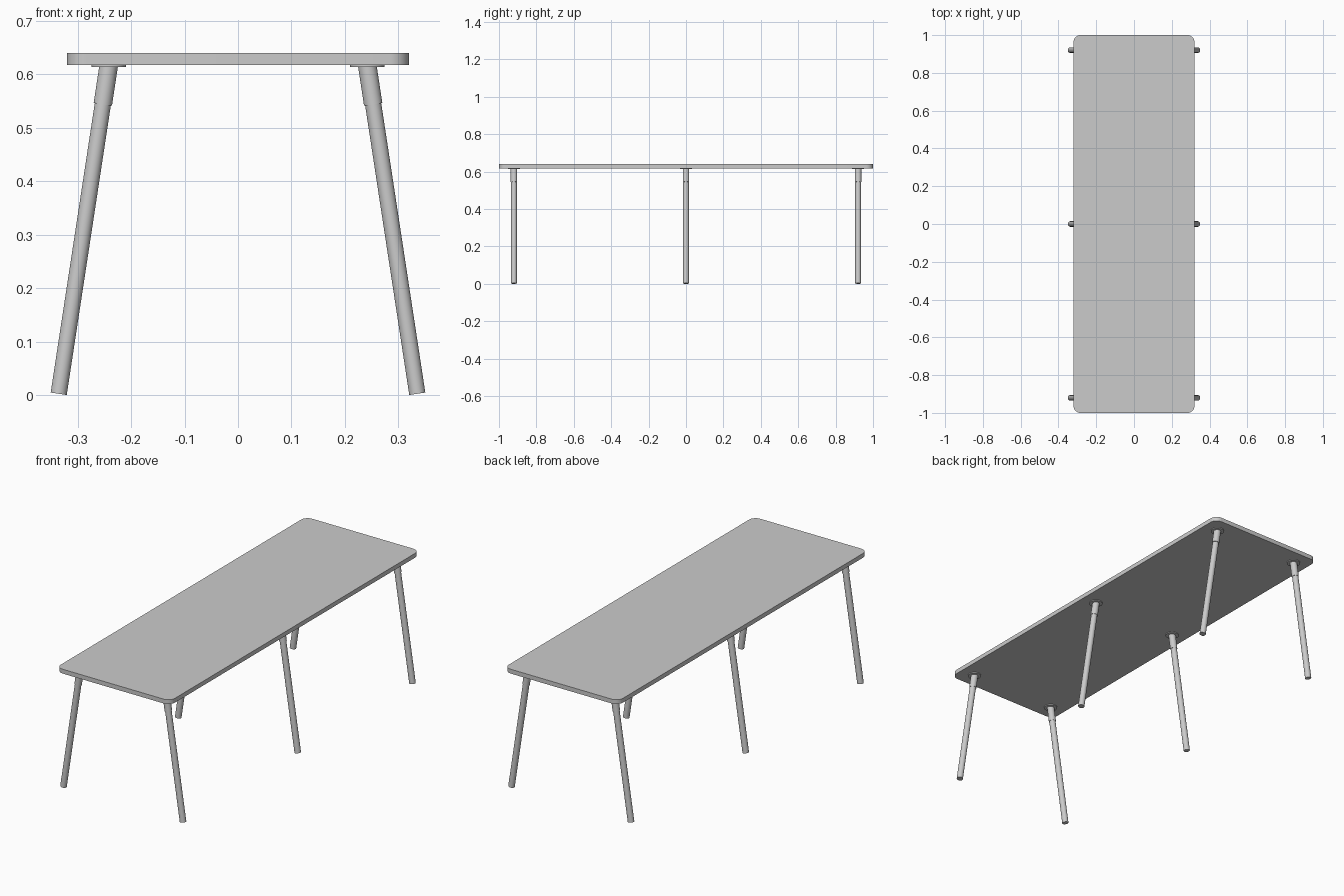
import bpy, bmesh, math
from mathutils import Vector

if "Cube" in bpy.data.objects:
    bpy.data.objects.remove(bpy.data.objects["Cube"])

TOP_Z, UNDER_Z = 0.64, 0.618
HIP = Vector((0.242, 0, 0.616))      # leg axis where it meets the mounting plate
FOOT = Vector((0.3355, 0, 0.0023))   # leg axis at the floor


def finish(bm, name):
    bmesh.ops.recalc_face_normals(bm, faces=bm.faces)
    mesh = bpy.data.meshes.new(name)
    bm.to_mesh(mesh)
    bm.free()
    ob = bpy.data.objects.new(name, mesh)
    bpy.context.collection.objects.link(ob)
    bpy.ops.object.select_all(action='DESELECT')
    ob.select_set(True)
    bpy.context.view_layer.objects.active = ob
    bpy.ops.object.shade_smooth_by_angle(angle=math.radians(35))
    return ob


def rod(name, a, b, radius, flat_top_z=None):
    """Cylinder from a to b, optionally trimmed flat at a given height."""
    bm = bmesh.new()
    bmesh.ops.create_cone(bm, cap_ends=True, segments=48,
                          radius1=radius, radius2=radius, depth=(b - a).length)
    turn = (b - a).to_track_quat('Z', 'Y')
    for v in bm.verts:
        v.co = turn @ v.co + (a + b) / 2
    if flat_top_z is not None:
        cut = bmesh.ops.bisect_plane(bm, geom=bm.verts[:] + bm.edges[:] + bm.faces[:],
                                     plane_co=(0, 0, flat_top_z), plane_no=(0, 0, 1),
                                     clear_outer=True)
        edges = [e for e in cut['geom_cut'] if isinstance(e, bmesh.types.BMEdge)]
        bmesh.ops.holes_fill(bm, edges=edges)
    return finish(bm, name)


# Table top: slab with rounded corners
def table_top(hx, hy, r, steps=10):
    bm = bmesh.new()
    ring = []
    for i, (sx, sy) in enumerate([(1, 1), (-1, 1), (-1, -1), (1, -1)]):
        for k in range(steps + 1):
            t = (i + k / steps) * math.pi / 2
            ring.append(bm.verts.new((sx * (hx - r) + r * math.cos(t),
                                      sy * (hy - r) + r * math.sin(t), UNDER_Z)))
    face = bm.faces.new(ring)
    out = bmesh.ops.extrude_face_region(bm, geom=[face], use_keep_orig=True)
    for v in out['geom']:
        if isinstance(v, bmesh.types.BMVert):
            v.co.z = TOP_Z
    return finish(bm, "table_top")


table_top(0.32, 1.0, 0.037)

# Six splayed legs, each with a sleeve and a round mounting plate
axis = (HIP - FOOT).normalized()
sleeve_low = HIP - axis * 0.073
for side, sx in (("left", -1), ("right", 1)):
    for row, y in (("front", -0.92), ("middle", 0.0), ("back", 0.92)):
        def place(p):
            return Vector((p.x * sx, y, p.z))
        tag = f"{row}_{side}"
        rod(f"{tag}_leg", place(FOOT), place(sleeve_low + axis * 0.02), 0.0152)
        rod(f"{tag}_sleeve", place(sleeve_low), place(HIP + axis * 0.02), 0.0173, 0.6155)
        centre = place(HIP)
        rod(f"{tag}_plate", Vector((centre.x, y, 0.614)),
            Vector((centre.x, y, UNDER_Z)), 0.032)
